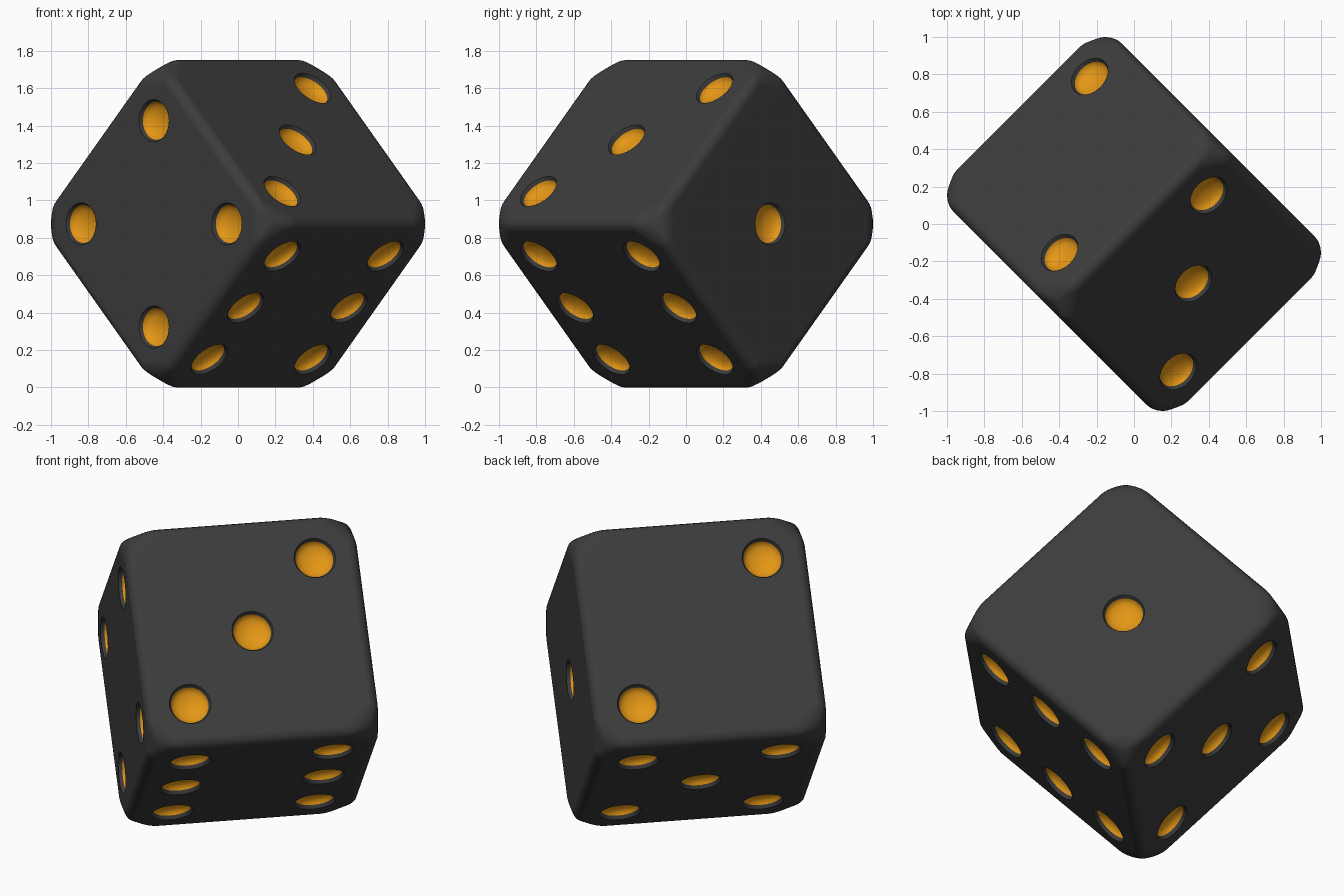
import bpy, bmesh, math
from mathutils import Matrix, Vector

if "Cube" in bpy.data.objects:
    bpy.data.objects.remove(bpy.data.objects["Cube"])

H = 0.636      # half the die's width
P = 0.39       # pip spacing
SIDES = 32


def material(name, color):
    m = bpy.data.materials.new(name)
    m.diffuse_color = color
    m.use_nodes = True
    m.node_tree.nodes["Principled BSDF"].inputs["Base Color"].default_value = m.diffuse_color
    return m


def make_object(name, bm, mats):
    bmesh.ops.recalc_face_normals(bm, faces=bm.faces[:])
    me = bpy.data.meshes.new(name)
    bm.to_mesh(me)
    bm.free()
    for m in mats:
        me.materials.append(m)
    ob = bpy.data.objects.new(name, me)
    bpy.context.collection.objects.link(ob)
    return ob


mats = [material("dark_body", (0.045, 0.045, 0.045, 1)),
        material("orange_pips", (0.78, 0.31, 0.008, 1))]

# Die body: cube with clipped corners and rounded edges
bm = bmesh.new()
bmesh.ops.create_cube(bm, size=2 * H)
bmesh.ops.bevel(bm, geom=bm.verts[:], offset=0.155, offset_type='OFFSET',
                segments=1, profile=0.5, affect='VERTICES')
bmesh.ops.bevel(bm, geom=bm.edges[:], offset=0.058, offset_type='OFFSET',
                segments=5, profile=0.5, affect='EDGES', clamp_overlap=True)
die = make_object("die", bm, mats)

# Pip layouts: face normal, two in-plane axes, positions
X, Y, Z = Vector((1, 0, 0)), Vector((0, 1, 0)), Vector((0, 0, 1))
corners = [(a, b) for a in (-1, 1) for b in (-1, 1)]
faces = [
    (Y, X, Z, [(0, 0)]),
    (Z, Y, X, [(1, -1), (-1, 1)]),
    (X, Y, Z, [(1, 1), (0, 0), (-1, -1)]),
    (-Y, X, Z, corners),
    (-X, Y, Z, corners + [(0, 0)]),
    (-Z, Y, X, corners + [(-1, 0), (1, 0)]),
]

# Pip profile: (radius, height), a short dark lip and a shallow bowl
lip = [(0.113, 0.03), (0.113, 0.0), (0.103, -0.02)]
bowl = [(0.103 * math.cos(t), -0.02 - 0.045 * math.sin(t))
        for t in (math.radians(a) for a in (18, 36, 54, 72))]
profile = lip + bowl


def add_pip(bm, center, n, u, v):
    rings = []
    for r, h in profile:
        ring = []
        for i in range(SIDES):
            a = 2 * math.pi * i / SIDES
            ring.append(bm.verts.new(center + n * h + (u * math.cos(a) + v * math.sin(a)) * r))
        rings.append(ring)
    bm.faces.new(rings[0])
    for k in range(len(rings) - 1):
        for i in range(SIDES):
            j = (i + 1) % SIDES
            f = bm.faces.new((rings[k][i], rings[k][j], rings[k + 1][j], rings[k + 1][i]))
            f.material_index = 1 if k >= len(lip) - 1 else 0
    tip = bm.verts.new(center + n * -0.065)
    for i in range(SIDES):
        f = bm.faces.new((rings[-1][i], rings[-1][(i + 1) % SIDES], tip))
        f.material_index = 1


bm = bmesh.new()
for n, u, v, spots in faces:
    for a, b in spots:
        add_pip(bm, n * H + u * (a * P) + v * (b * P), n, u, v)
cutter = make_object("pip_cutter", bm, mats)
cutter.hide_render = True

# Cut the pips into the body
mod = die.modifiers.new("pips", 'BOOLEAN')
mod.operation = 'DIFFERENCE'
mod.solver = 'EXACT'
mod.object = cutter
bpy.context.view_layer.objects.active = die
die.select_set(True)
cutter.select_set(False)
bpy.ops.object.modifier_apply(modifier=mod.name)
bpy.data.objects.remove(cutter)

# Stand the die on one edge, turned 45 degrees
s = math.sqrt(0.5)
rot = Matrix(((0.5, s, -0.5), (-0.5, s, 0.5), (s, 0, s))).to_4x4()
die.data.transform(rot)
low = min(v.co.z for v in die.data.vertices)
die.data.transform(Matrix.Translation((0, 0, -low)))

# Smooth rounded edges, flat faces
bpy.ops.object.shade_smooth_by_angle(angle=math.radians(32))
wn = die.modifiers.new("weighted_normals", 'WEIGHTED_NORMAL')
wn.keep_sharp = True
